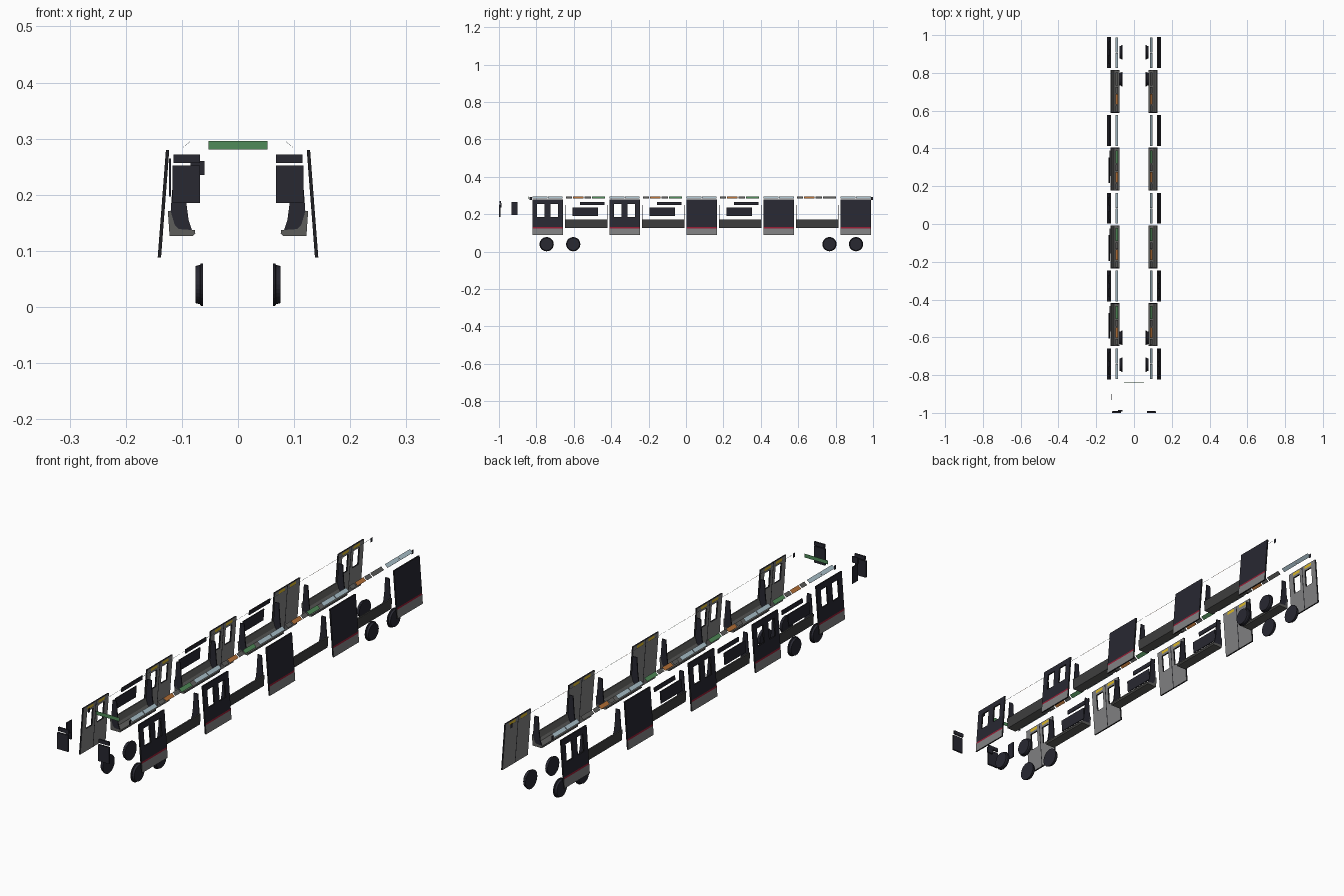
import bpy, bmesh, math
from mathutils import Vector

if "Cube" in bpy.data.objects:
    bpy.data.objects.remove(bpy.data.objects["Cube"])


def mat(name, rgb):
    m = bpy.data.materials.new(name)
    m.diffuse_color = (*rgb, 1)
    m.use_nodes = True
    m.node_tree.nodes["Principled BSDF"].inputs["Base Color"].default_value = m.diffuse_color
    return m


DARK = mat("dark navy", (0.021, 0.021, 0.031))
GREY = mat("mid grey", (0.22, 0.22, 0.225))
RED = mat("stripe red", (0.30, 0.012, 0.035))
BLACK = mat("rubber black", (0.014, 0.014, 0.017))
SEAT = mat("seat grey", (0.11, 0.11, 0.105))
SHELL = mat("seat shell grey", (0.05, 0.05, 0.05))
YELLOW = mat("label yellow", (0.72, 0.48, 0.02))
GREEN = mat("sign green", (0.08, 0.26, 0.10))
BLUE = mat("pale blue", (0.42, 0.55, 0.62))
ORANGE = mat("card orange", (0.48, 0.17, 0.04))

DOORS = [-0.740 + 0.4117 * k for k in range(5)]
BAYS = [-0.533 + 0.4117 * k for k in range(4)]


def finish(bm, name, mats):
    bmesh.ops.recalc_face_normals(bm, faces=bm.faces)
    me = bpy.data.meshes.new(name)
    bm.to_mesh(me)
    bm.free()
    for m in mats:
        me.materials.append(m)
    ob = bpy.data.objects.new(name, me)
    bpy.context.collection.objects.link(ob)
    return ob


def box(name, lo, hi, m):
    bm = bmesh.new()
    bmesh.ops.create_cube(bm, size=1)
    for v in bm.verts:
        for i in range(3):
            v.co[i] = (lo[i] + hi[i]) / 2 + v.co[i] * (hi[i] - lo[i])
    return finish(bm, name, [m])


def side_box(name, side, x0, x1, y0, y1, z0, z1, m):
    a, b = sorted((side * x0, side * x1))
    return box(name, (a, y0, z0), (b, y1, z1), m)


def extrude_xz(name, side, pts, y0, y1, mats, rule=None):
    """Cross-section in x-z swept along y."""
    bm = bmesh.new()
    f = bm.faces.new([bm.verts.new((side * x, y0, z)) for x, z in pts])
    r = bmesh.ops.extrude_face_region(bm, geom=[f], use_keep_orig=True)
    vs = [g for g in r["geom"] if isinstance(g, bmesh.types.BMVert)]
    bmesh.ops.translate(bm, verts=vs, vec=(0, y1 - y0, 0))
    bmesh.ops.recalc_face_normals(bm, faces=bm.faces)
    if rule:
        for f in bm.faces:
            f.material_index = rule(f, side)
    return finish(bm, name, mats)


def card(name, side, y0, y1, m):
    """Thin ceiling card, tilted so its inner edge is higher."""
    prof = [(0.098, 0.284), (0.085, 0.295), (0.0852, 0.2955), (0.0982, 0.2845)]
    extrude_xz(name, side, prof, y0, y1, [m])


def wall_x(z):
    """Outer wall distance from the centre line; it leans inwards."""
    return 0.143 - 0.0145 * (z - 0.09) / 0.19


def door(side, yc, glazed):
    """Pair of leaning door leaves with window holes, dark outside and grey inside."""
    ys = [-0.082, -0.056, -0.016, -0.002, 0.002, 0.016, 0.056, 0.082]
    zs = [0.088, 0.124, 0.131, 0.185, 0.256, 0.265, 0.276, 0.280]
    bm = bmesh.new()
    v = [[bm.verts.new((side * wall_x(z), yc + y, z)) for z in zs] for y in ys]
    for i in range(7):
        for j in range(7):
            if not glazed and j == 3 and i in (1, 5):
                continue
            f = bm.faces.new((v[i][j], v[i + 1][j], v[i + 1][j + 1], v[i][j + 1]))
            f.material_index = (1, 2, 0, 0, 0, 0, 0)[j]
    outer = list(bm.faces)
    r = bmesh.ops.extrude_face_region(bm, geom=outer, use_keep_orig=True)
    vs = [g for g in r["geom"] if isinstance(g, bmesh.types.BMVert)]
    bmesh.ops.translate(bm, verts=vs, vec=(-side * 0.006, 0, 0))
    bmesh.ops.recalc_face_normals(bm, faces=bm.faces)
    for f in bm.faces:
        c = f.calc_center_median()
        if abs(f.normal.x) < 0.5:
            f.material_index = 3
        elif f.normal.x * side < 0:
            dy = abs(c.y - yc)
            f.material_index = 1
            if dy < 0.002:
                f.material_index = 3
            elif 0.265 < c.z < 0.276 and 0.01 < dy < 0.056:
                f.material_index = 4
    finish(bm, "door", [DARK, GREY, RED, BLACK, YELLOW])


# doors: only some leaves carry a filled pane
for s, filled in ((1, (2, 3, 4)), (-1, (3,))):
    for k, yc in enumerate(DOORS):
        door(s, yc, k in filled)

# bench seats with end partitions
seat_profile = [(0.080, 0.127), (0.122, 0.127), (0.125, 0.171), (0.120, 0.171),
                (0.113, 0.147), (0.106, 0.139), (0.077, 0.137), (0.076, 0.131)]
partition_profile = [(0.082, 0.137), (0.088, 0.155), (0.092, 0.185), (0.096, 0.25),
                     (0.114, 0.25), (0.119, 0.185), (0.122, 0.14)]
for s in (1, -1):
    for yc in BAYS:
        extrude_xz("bench_seat", s, seat_profile, yc - 0.114, yc + 0.114, [SEAT, SHELL],
                   lambda f, sd: 1 if f.normal.x * sd > 0.8 else 0)
        for y in (yc - 0.114, yc + 0.110):
            extrude_xz("seat_partition", s, partition_profile, y, y + 0.004, [DARK])

# bay windows and hopper panes on the left wall
for yc in BAYS[:3]:
    for name, y0, y1, z0, z1 in (("bay_window", -0.074, 0.062, 0.19, 0.237),
                                 ("hopper_pane", -0.035, 0.098, 0.249, 0.266)):
        prof = [(wall_x(z0), z0), (wall_x(z1), z1), (wall_x(z1) - 0.004, z1), (wall_x(z0) - 0.004, z0)]
        extrude_xz(name, -1, prof, yc + y0, yc + y1, [DARK])

# ceiling card strips: pale blue over doors, coloured cards between
for s in (1, -1):
    for yc in DOORS:
        for dy in (-0.081, 0.001):
            card("light_strip", s, yc + dy, yc + dy + 0.080, BLUE)
    for k, yc in enumerate(BAYS):
        for dy, w, m in ((-0.108, 0.032, SEAT), (-0.070, 0.055, ORANGE), (-0.010, 0.034, SEAT),
                         (0.030, 0.070, GREEN if k < 3 else SEAT)):
            card("ceiling_card", s, yc + dy, yc + dy + w, m)
    side_box("strip_end", s, 0.0925, 0.093, 0.988, 1.0, 0.275, 0.292, DARK)
    side_box("strip_end", s, 0.0925, 0.093, -0.836, -0.824, 0.275, 0.292, DARK)

# front end panes, cab window and sign
for s in (1, -1):
    side_box("end_pane", s, 0.068, 0.117, -1.0, -0.993, 0.185, 0.252, DARK)
    side_box("end_vent", s, 0.068, 0.115, -0.996, -0.989, 0.257, 0.272, DARK)
side_box("end_bracket", -1, 0.06, 0.085, -0.992, -0.986, 0.235, 0.26, DARK)
side_box("cab_side_window", -1, 0.119, 0.123, -0.933, -0.9, 0.197, 0.265, DARK)
box("destination_sign", (-0.053, -0.841, 0.281), (0.053, -0.840, 0.296), GREEN)

# wheels: flat discs with a slight flange
for s in (1, -1):
    for y in (-0.745, -0.603, 0.767, 0.909):
        bm = bmesh.new()
        rings = []
        for x, r in ((0.062, 0.038), (0.066, 0.038), (0.068, 0.035), (0.076, 0.033)):
            rings.append([bm.verts.new((s * x, y + r * math.cos(a * math.tau / 28),
                                        0.04 + r * math.sin(a * math.tau / 28))) for a in range(28)])
        for p, q in zip(rings, rings[1:]):
            for i in range(28):
                bm.faces.new((p[i], p[i - 1], q[i - 1], q[i]))
        bm.faces.new(rings[0])
        bm.faces.new(rings[-1])
        finish(bm, "wheel", [DARK])
